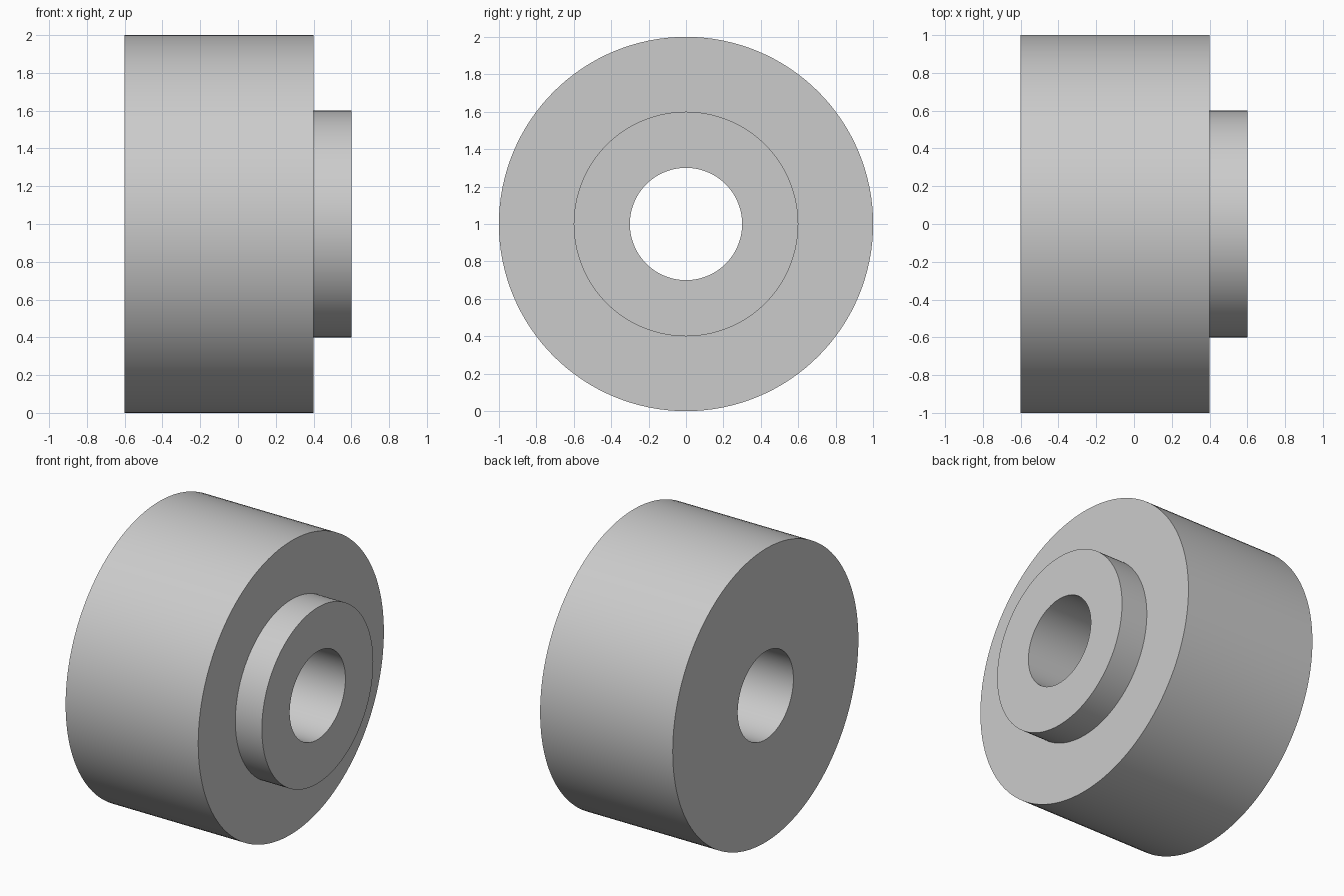
import bpy
import bmesh
from math import cos, sin, tau, radians

cube = bpy.data.objects.get("Cube")
if cube:
    bpy.data.objects.remove(cube, do_unlink=True)

SEGMENTS = 128
AXIS_HEIGHT = 1.0


def make_material(name, colour):
    mat = bpy.data.materials.new(name)
    mat.use_nodes = True
    mat.diffuse_color = colour
    mat.node_tree.nodes["Principled BSDF"].inputs["Base Color"].default_value = colour
    return mat


def turn_about_x(name, profile, mat):
    """Revolve a closed (x, radius) profile about the x axis."""
    bm = bmesh.new()
    rings = []
    for x, r in profile:
        angles = [tau * i / SEGMENTS for i in range(SEGMENTS)]
        rings.append([bm.verts.new((x, r * cos(a), r * sin(a))) for a in angles])
    for k, ring in enumerate(rings):
        following = rings[(k + 1) % len(rings)]
        for i in range(SEGMENTS):
            j = (i + 1) % SEGMENTS
            bm.faces.new((ring[i], ring[j], following[j], following[i]))
    bmesh.ops.recalc_face_normals(bm, faces=bm.faces)
    mesh = bpy.data.meshes.new(name)
    bm.to_mesh(mesh)
    bm.free()
    mesh.materials.append(mat)
    obj = bpy.data.objects.new(name, mesh)
    obj.location.z = AXIS_HEIGHT
    bpy.context.collection.objects.link(obj)
    bpy.ops.object.select_all(action="DESELECT")
    obj.select_set(True)
    bpy.context.view_layer.objects.active = obj
    bpy.ops.object.shade_smooth_by_angle(angle=radians(30))
    return obj


grey = make_material("grey", (0.6, 0.6, 0.6, 1.0))

# Drum with a raised hub on its left side and a bore right through
stepped_roller = [(-0.6, 0.3), (-0.6, 1.0), (0.4, 1.0),
                  (0.4, 0.6), (0.6, 0.6), (0.6, 0.3)]
turn_about_x("bored_roller_with_hub", stepped_roller, grey)
